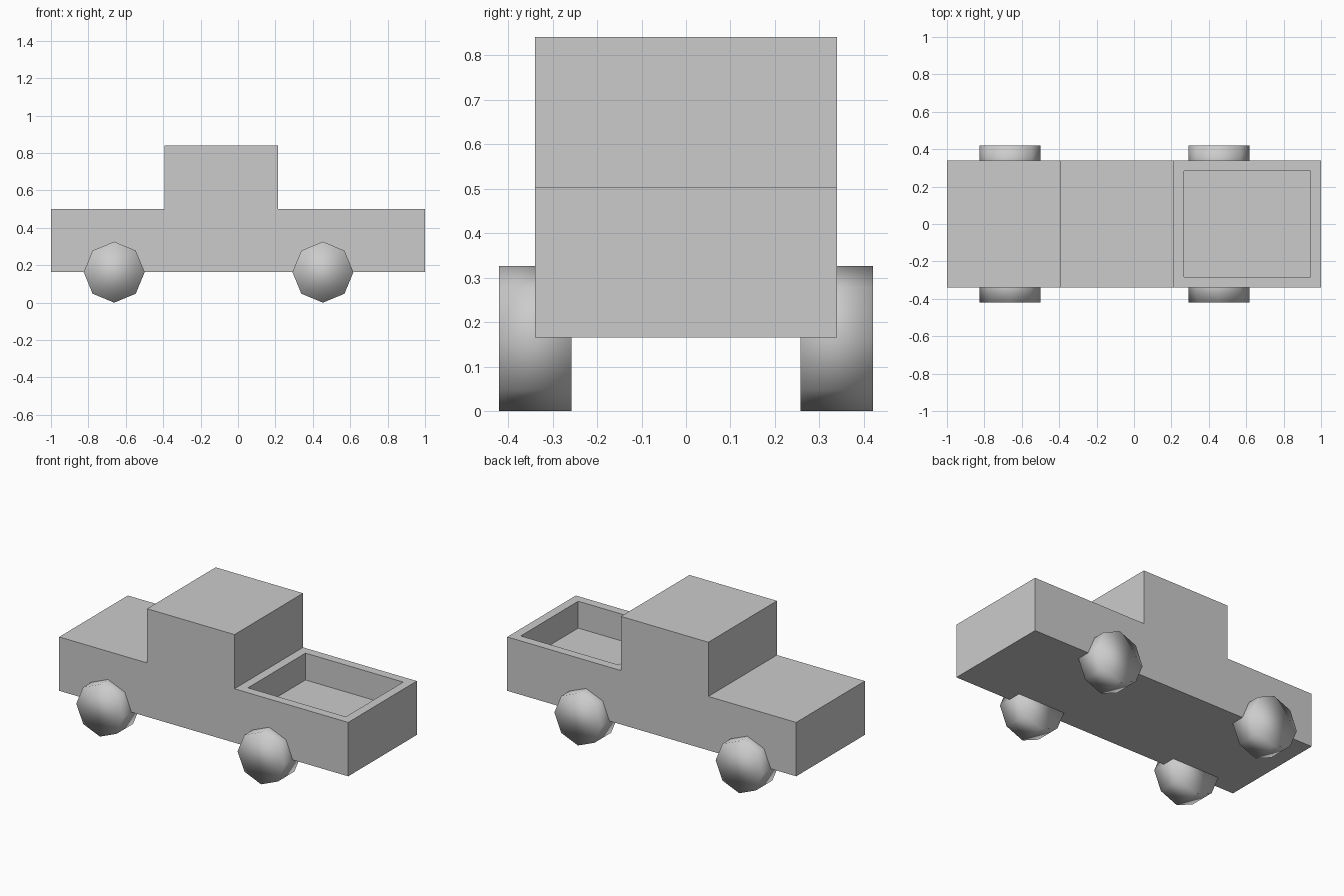
import bpy, bmesh
from mathutils import Matrix, Vector

if "Cube" in bpy.data.objects:
    bpy.data.objects.remove(bpy.data.objects["Cube"])

HALF_W = 0.339


def finish(bm, name, smooth=False):
    bmesh.ops.recalc_face_normals(bm, faces=bm.faces)
    for f in bm.faces:
        f.smooth = smooth
    mesh = bpy.data.meshes.new(name)
    bm.to_mesh(mesh)
    bm.free()
    obj = bpy.data.objects.new(name, mesh)
    bpy.context.collection.objects.link(obj)
    return obj


# Truck body: side profile (hood, cab, bed) extruded across the width
profile = [(-1, 0.165), (1, 0.165), (1, 0.502), (0.213, 0.502),
           (0.213, 0.841), (-0.392, 0.841), (-0.392, 0.502), (-1, 0.502)]
bm = bmesh.new()
side = bm.faces.new([bm.verts.new((x, -HALF_W, z)) for x, z in profile])
ext = bmesh.ops.extrude_face_region(bm, geom=[side], use_keep_orig=True)
bmesh.ops.translate(bm, vec=(0, 2 * HALF_W, 0),
                    verts=[v for v in ext["geom"] if isinstance(v, bmesh.types.BMVert)])
bmesh.ops.recalc_face_normals(bm, faces=bm.faces)

# Cargo bed: inset the rear deck and push it down
deck = max((f for f in bm.faces if f.normal.z > 0.9),
           key=lambda f: f.calc_center_median().x)
bmesh.ops.inset_region(bm, faces=[deck], thickness=0.078)
floor = bmesh.ops.extrude_discrete_faces(bm, faces=[deck])["faces"][0]
bmesh.ops.translate(bm, vec=(0, 0, -0.168), verts=floor.verts)
finish(bm, "truck_body")


# Wheels: smooth-shaded eight-sided cylinders
def wheel(name, x, y):
    bm = bmesh.new()
    place = Matrix.Translation(Vector((x, y, 0.163))) @ Matrix.Rotation(1.5707963, 4, 'X')
    bmesh.ops.create_cone(bm, cap_ends=True, segments=8, radius1=0.163,
                          radius2=0.163, depth=0.163, matrix=place)
    finish(bm, name, smooth=True)


for end, x in (("front", -0.662), ("rear", 0.454)):
    for hand, s in (("near", -1), ("far", 1)):
        wheel(f"{end}_{hand}_wheel", x, s * 0.3385)
